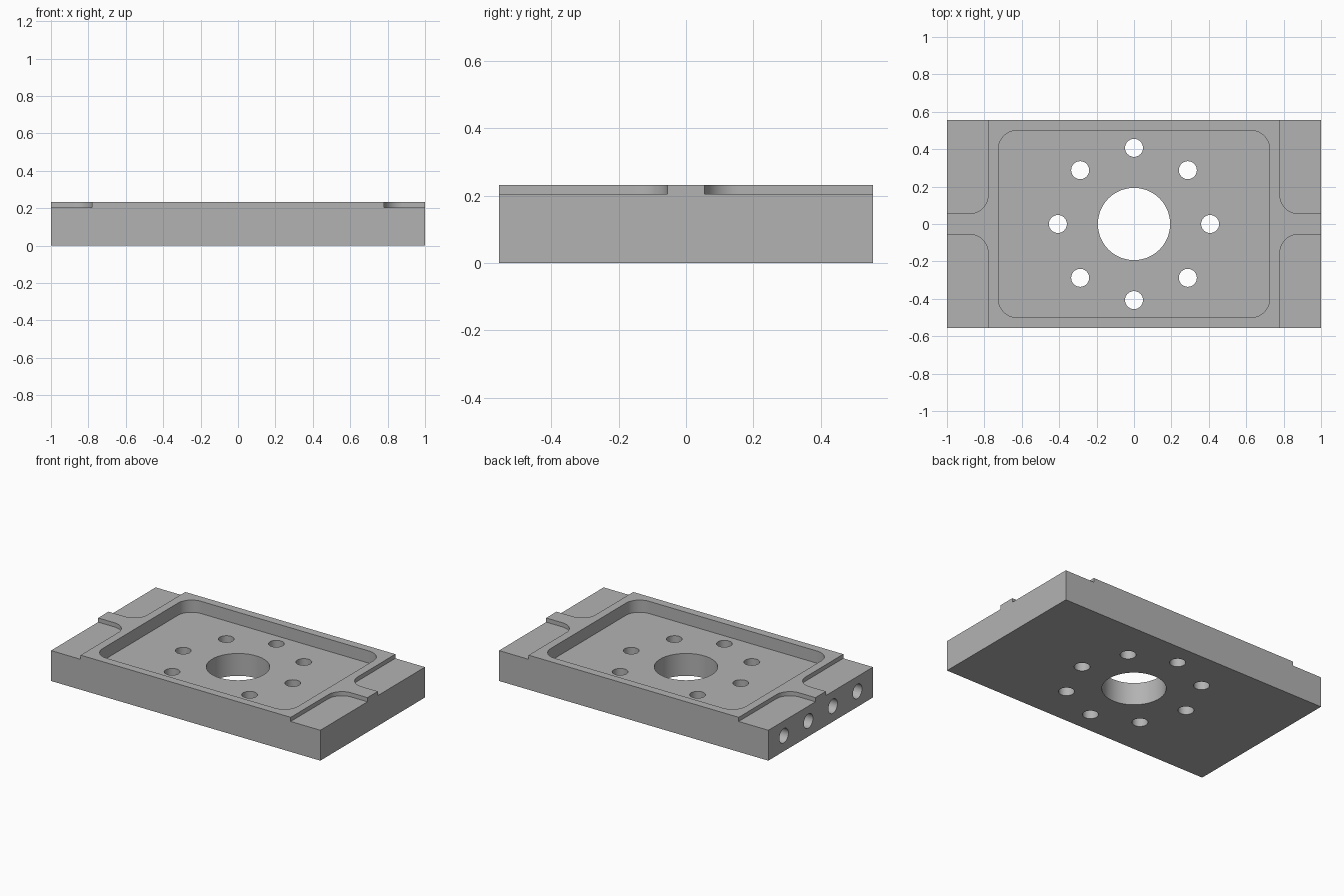
import bpy, bmesh, math
from mathutils import Matrix, Vector

if "Cube" in bpy.data.objects:
    bpy.data.objects.remove(bpy.data.objects["Cube"])

HALF_X, HALF_Y = 1.0, 0.555
TOP, STEP, FLOOR = 0.232, 0.204, 0.15

grey = bpy.data.materials.new("machined grey")
grey.use_nodes = True
colour = (0.45, 0.45, 0.45, 1)
grey.diffuse_color = colour
grey.node_tree.nodes["Principled BSDF"].inputs["Base Color"].default_value = colour


def to_object(name, bm):
    bmesh.ops.recalc_face_normals(bm, faces=bm.faces)
    mesh = bpy.data.meshes.new(name)
    bm.to_mesh(mesh)
    bm.free()
    mesh.materials.append(grey)
    obj = bpy.data.objects.new(name, mesh)
    bpy.context.collection.objects.link(obj)
    return obj


def block(name, low, high, radius=0):
    """Box between two corners, with optional rounded upright edges."""
    bm = bmesh.new()
    low, high = Vector(low), Vector(high)
    bmesh.ops.create_cube(bm, size=1, matrix=Matrix.Translation((low + high) / 2)
                          @ Matrix.Diagonal((*(high - low), 1)))
    if radius:
        upright = [e for e in bm.edges
                   if abs(e.verts[0].co.z - e.verts[1].co.z) > 0.01]
        bmesh.ops.bevel(bm, geom=upright, offset=radius, segments=12,
                        profile=0.5, affect='EDGES')
    return to_object(name, bm)


def drill(name, radius, depth, matrix, tip=0, sides=48):
    """Rod along its own z, with a pointed upper end when tip is set."""
    bm = bmesh.new()
    bmesh.ops.create_cone(bm, cap_ends=True, segments=sides, radius1=radius,
                          radius2=radius, depth=depth)
    if tip:
        end = max(bm.faces, key=lambda f: f.calc_center_median().z)
        centre = bmesh.ops.poke(bm, faces=[end])["verts"][0]
        centre.co.z += tip
    bm.transform(matrix)
    return to_object(name, bm)


plate = block("plate", (-HALF_X, -HALF_Y, 0), (HALF_X, HALF_Y, TOP))

# Recessed pocket
cutters = [block("pocket_cutter", (-0.725, -0.5, FLOOR), (0.725, 0.5, 0.4), 0.1)]

# Four lowered corner pads
for sx in (-1, 1):
    for sy in (-1, 1):
        xs = sorted((sx * 0.78, sx * 1.3))
        ys = sorted((sy * 0.055, sy * 0.8))
        cutters.append(block("pad_cutter", (xs[0], ys[0], STEP),
                             (xs[1], ys[1], 0.4), 0.1))

# Centre bore and ring of through holes
cutters.append(drill("bore_cutter", 0.193, 1, Matrix.Identity(4), sides=96))
for i in range(8):
    a = i * math.tau / 8
    spot = Matrix.Translation((0.407 * math.cos(a), 0.407 * math.sin(a), 0))
    cutters.append(drill("bolt_cutter", 0.048, 1, spot))

# Pointed blind holes in both ends
for sx in (-1, 1):
    for y in (-0.39, -0.13, 0.13, 0.39):
        place = (Matrix.Translation((sx * HALF_X, y, 0.104))
                 @ Matrix.Rotation(-sx * math.pi / 2, 4, 'Y'))
        cutters.append(drill("end_cutter", 0.048, 0.32, place, tip=0.028))

for cutter in cutters:
    cutter.hide_render = True
    mod = plate.modifiers.new("cut", 'BOOLEAN')
    mod.operation = 'DIFFERENCE'
    mod.solver = 'EXACT'
    mod.object = cutter

# Bake the cuts and discard the cutters
bpy.context.view_layer.update()
graph = bpy.context.evaluated_depsgraph_get()
baked = bpy.data.meshes.new_from_object(plate.evaluated_get(graph))
plate.modifiers.clear()
plate.data = baked
for cutter in cutters:
    bpy.data.objects.remove(cutter)
baked.materials.clear()
baked.materials.append(grey)
for face in baked.polygons:
    face.material_index = 0

bpy.ops.object.select_all(action='DESELECT')
plate.select_set(True)
bpy.context.view_layer.objects.active = plate
bpy.ops.object.shade_smooth_by_angle(angle=math.radians(30))
